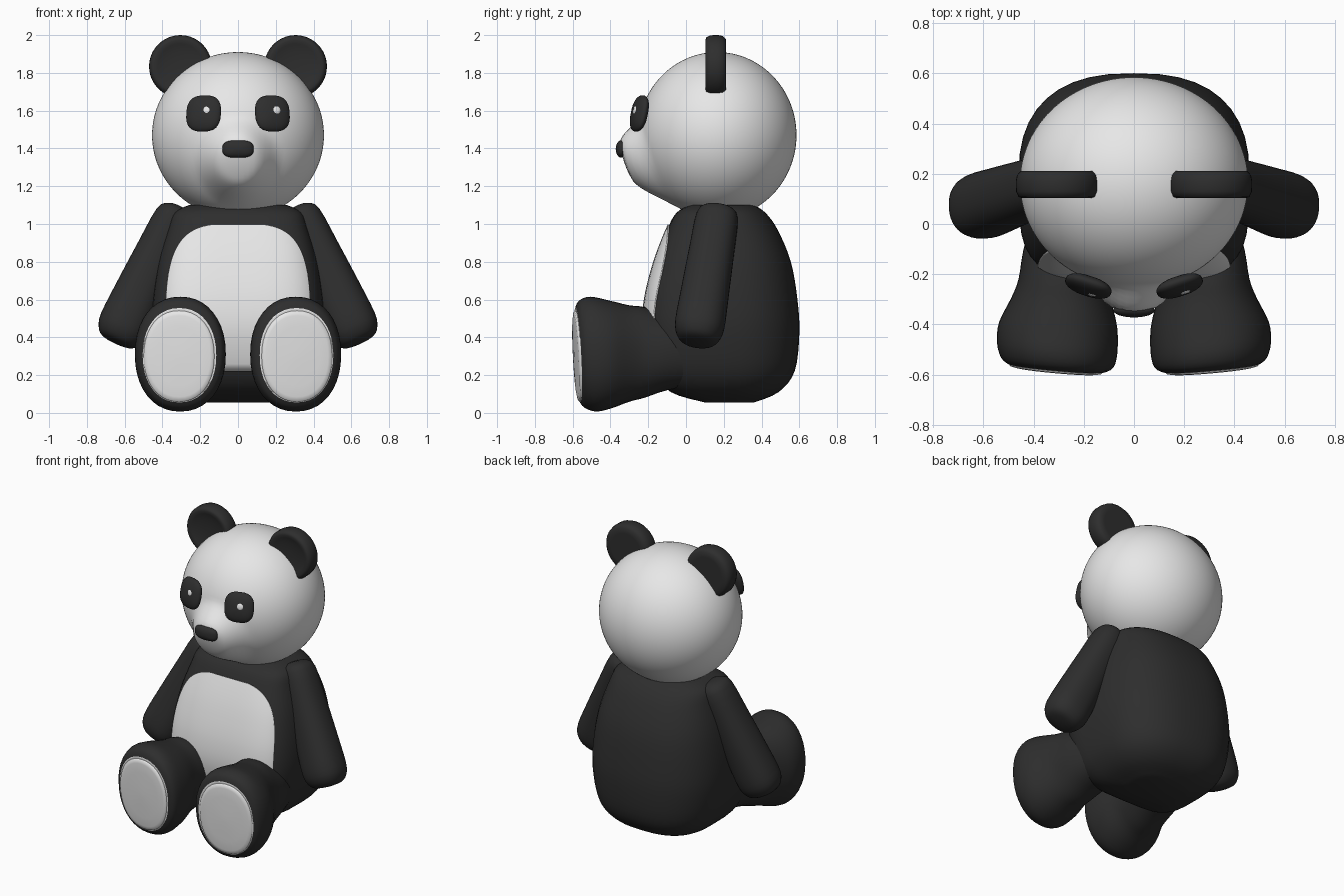
import bpy, bmesh, math
from mathutils import Vector, Matrix, Euler

if "Cube" in bpy.data.objects:
    bpy.data.objects.remove(bpy.data.objects["Cube"])


def material(name, rgb):
    m = bpy.data.materials.new(name)
    m.diffuse_color = (*rgb, 1)
    m.use_nodes = True
    m.node_tree.nodes["Principled BSDF"].inputs["Base Color"].default_value = m.diffuse_color
    return m


DARK = material("charcoal plush", (0.027, 0.027, 0.027))
LIGHT = material("white plush", (0.8, 0.8, 0.8))


def finish(bm, name, mats, angle=50):
    bmesh.ops.recalc_face_normals(bm, faces=bm.faces)
    me = bpy.data.meshes.new(name)
    bm.to_mesh(me)
    bm.free()
    for m in mats:
        me.materials.append(m)
    ob = bpy.data.objects.new(name, me)
    bpy.context.collection.objects.link(ob)
    bpy.ops.object.select_all(action='DESELECT')
    ob.select_set(True)
    bpy.context.view_layer.objects.active = ob
    bpy.ops.object.shade_smooth_by_angle(angle=math.radians(angle))
    return ob


def smooth_rows(rows, sub):
    """Catmull-Rom resampling of rows of numbers."""
    out = []
    for i in range(len(rows) - 1):
        p = [rows[max(0, min(len(rows) - 1, i + k))] for k in (-1, 0, 1, 2)]
        for s in range(sub):
            t = s / sub
            out.append([0.5 * (2 * b + (c - a) * t + (2 * a - 5 * b + 4 * c - d) * t * t
                               + (3 * b - a - 3 * c + d) * t ** 3) for a, b, c, d in zip(*p)])
    return out + [list(rows[-1])]


def spow(v, p):
    return math.copysign(abs(v) ** p, v)


def loft(name, rings, mats, light_from=None, angle=50):
    """Skin a list of point rings; bands from light_from on use the second material."""
    bm = bmesh.new()
    vs = [[bm.verts.new(p) for p in r] for r in rings]
    n = len(rings[0])
    for i in range(len(vs) - 1):
        for j in range(n):
            k = (j + 1) % n
            f = bm.faces.new((vs[i][j], vs[i][k], vs[i + 1][k], vs[i + 1][j]))
            f.material_index = int(light_from is not None and i >= light_from)
    bm.faces.new(vs[0])
    f = bm.faces.new(vs[-1])
    f.material_index = int(light_from is not None)
    return finish(bm, name, mats, angle)


def blob(name, loc, radii, rot, power, mat, seg=32):
    """Ellipsoid, squared off when power < 1."""
    bm = bmesh.new()
    bmesh.ops.create_uvsphere(bm, u_segments=seg, v_segments=seg // 2, radius=1,
                              matrix=Matrix.Rotation(math.pi / 2, 4, 'X'))
    mat4 = Matrix.Translation(loc) @ Euler(rot).to_matrix().to_4x4()
    for v in bm.verts:
        h = math.hypot(v.co.x, v.co.z)
        if h > 1e-6:
            a = math.atan2(v.co.z, v.co.x)
            v.co.x, v.co.z = h * spow(math.cos(a), power), h * spow(math.sin(a), power)
        v.co = mat4 @ Vector(c * r for c, r in zip(v.co, radii))
    return finish(bm, name, [mat])


ANG = [2 * math.pi * j / 40 for j in range(40)]

# body: z, front y, back y, half width
BODY = smooth_rows([(.055, .10, .36, .18), (.11, -.08, .49, .32), (.22, -.17, .575, .41),
                    (.42, -.222, .6, .455), (.60, -.215, .59, .455), (.80, -.165, .555, .425),
                    (.97, -.10, .485, .375), (1.06, -.05, .42, .34), (1.10, .02, .36, .26)], 4)


def body_ring(row):
    z, yf, yb, rx = row
    cy, ry = (yf + yb) / 2, (yb - yf) / 2
    pts = []
    for a in ANG:
        p = 2 / 2.5 if math.sin(a) > 0 else 2 / 4   # flatter at the front
        pts.append((rx * spow(math.cos(a), p), cy + ry * spow(math.sin(a), p), z))
    return pts


loft("body", [body_ring(r) for r in BODY], [DARK])


# belly panel: thin plate following the body's front
def body_front(x, z):
    for a, b in zip(BODY, BODY[1:]):
        if a[0] <= z <= b[0]:
            t = (z - a[0]) / (b[0] - a[0])
            _, yf, yb, rx = [p + (q - p) * t for p, q in zip(a, b)]
            return (yf + yb) / 2 - (yb - yf) / 2 * (1 - min(1, abs(x / rx)) ** 4) ** .25


bm = bmesh.new()
grid = []
for i in range(31):
    z = .22 + .775 * math.sin(i / 30 * math.pi / 2)
    w = .382 * (1 - max(0, (z - .4) / .6) ** 3.5) ** (1 / 3.5)
    if z < .4:
        w = .345 + .037 * (z - .22) / .18
    row = []
    for j in range(25):
        x = w * math.sin((j / 12 - 1) * math.pi / 2)
        row.append(bm.verts.new((x, body_front(x, z) - .004, z)))
    grid.append(row)
for r, s in zip(grid, grid[1:]):
    for j in range(24):
        bm.faces.new((r[j], r[j + 1], s[j + 1], s[j]))
belly = finish(bm, "belly_panel", [LIGHT])
sol = belly.modifiers.new("thickness", 'SOLIDIFY')
sol.thickness, sol.offset = .009, 0

# head: ellipsoid with the muzzle swelling out of it
bm = bmesh.new()
bmesh.ops.create_uvsphere(bm, u_segments=96, v_segments=64, radius=1)
for v in bm.verts:
    x, y, z = v.co.x * .455, .165 + v.co.y * .42, 1.47 + v.co.z * .44
    if v.co.y < 0:
        d = math.hypot(x / .23, (z - 1.33) / .25)
        t = max(0, min(1, (1 - d) / .6))
        y -= .095 * t * t * (3 - 2 * t)
    v.co = (x, y, z)
finish(bm, "head", [LIGHT])
blob("nose", (0, -.343, 1.397), (.083, .029, .046), (0, 0, 0), .7, DARK)

# limbs: arm rows are distance along axis, x-z half thickness, y half thickness
ARM = smooth_rows([(-.06, .02, .03), (-.05, .06, .07), (0, .1, .11), (.2, .115, .12),
                   (.45, .13, .128), (.63, .137, .132), (.70, .12, .115), (.735, .085, .08),
                   (.745, .02, .02)], 3)
# leg rows: y, centre x, centre z, half width, half height, tilt of the ring
LEG = smooth_rows([(.08, .25, .32, .14, .17, 0), (-.10, .26, .32, .18, .2, 0),
                   (-.22, .275, .32, .185, .24, 0), (-.30, .29, .315, .2, .255, .2),
                   (-.40, .302, .31, .235, .285, .5), (-.49, .306, .311, .24, .304, 1),
                   (-.55, .306, .311, .225, .285, 1), (-.572, .310, .305, .195, .25, 1),
                   (-.573, .312, .30, .187, .241, 1), (-.584, .312, .30, .165, .215, 1),
                   (-.59, .312, .30, .02, .02, 1)], 3)
EAR = [(.212, .11), (.212, .145), (.195, .161), (.17, .166), (.13, .165), (.108, .155),
       (.103, .14), (.109, .12), (.118, .08), (.12, .02)]

for sx, side in ((-1, "left"), (1, "right")):
    top, end = Vector((.34, .165, 1.04)), Vector((.61, .07, .45))
    axis = (end - top).normalized()
    across = axis.cross(Vector((0, 1, 0))).normalized()
    depth = axis.cross(across)
    rings = []
    for s, ra, rb in ARM:
        pts = [top + axis * s + across * ra * spow(math.cos(a), .88)
               + depth * rb * spow(math.sin(a), .88) for a in ANG]
        rings.append([(p.x * sx, p.y, p.z) for p in pts])
    loft(side + "_arm", rings, [DARK])

    rings = []
    for y, cx, cz, rx, rz, tilt in LEG:
        pts = []
        for a in ANG:
            dx, dz = rx * spow(math.cos(a), .92), rz * spow(math.sin(a), .92)
            pts.append(((cx + dx) * sx, y + tilt * (.09 * dx - .05 * dz), cz + dz))
        rings.append(pts)
    loft(side + "_leg", rings, [DARK, LIGHT], light_from=7 * 3)

    loft(side + "_ear", [[(sx * .305 + r * math.cos(a), y, 1.834 + r * math.sin(a))
                          for a in ANG] for y, r in EAR], [DARK])

    blob(side + "_eye_patch", (sx * .182, -.247, 1.585), (.096, .036, .098),
         (math.radians(-12), 0, sx * math.radians(18)), .75, DARK)
    gx = -.17 if sx < 0 else .205
    blob(side + "_eye_glint", (gx, -.281 if sx < 0 else -.272, 1.603), (.021, .0049, .021),
         (math.radians(-12), 0, sx * math.radians(18)), 1, LIGHT, 12)
